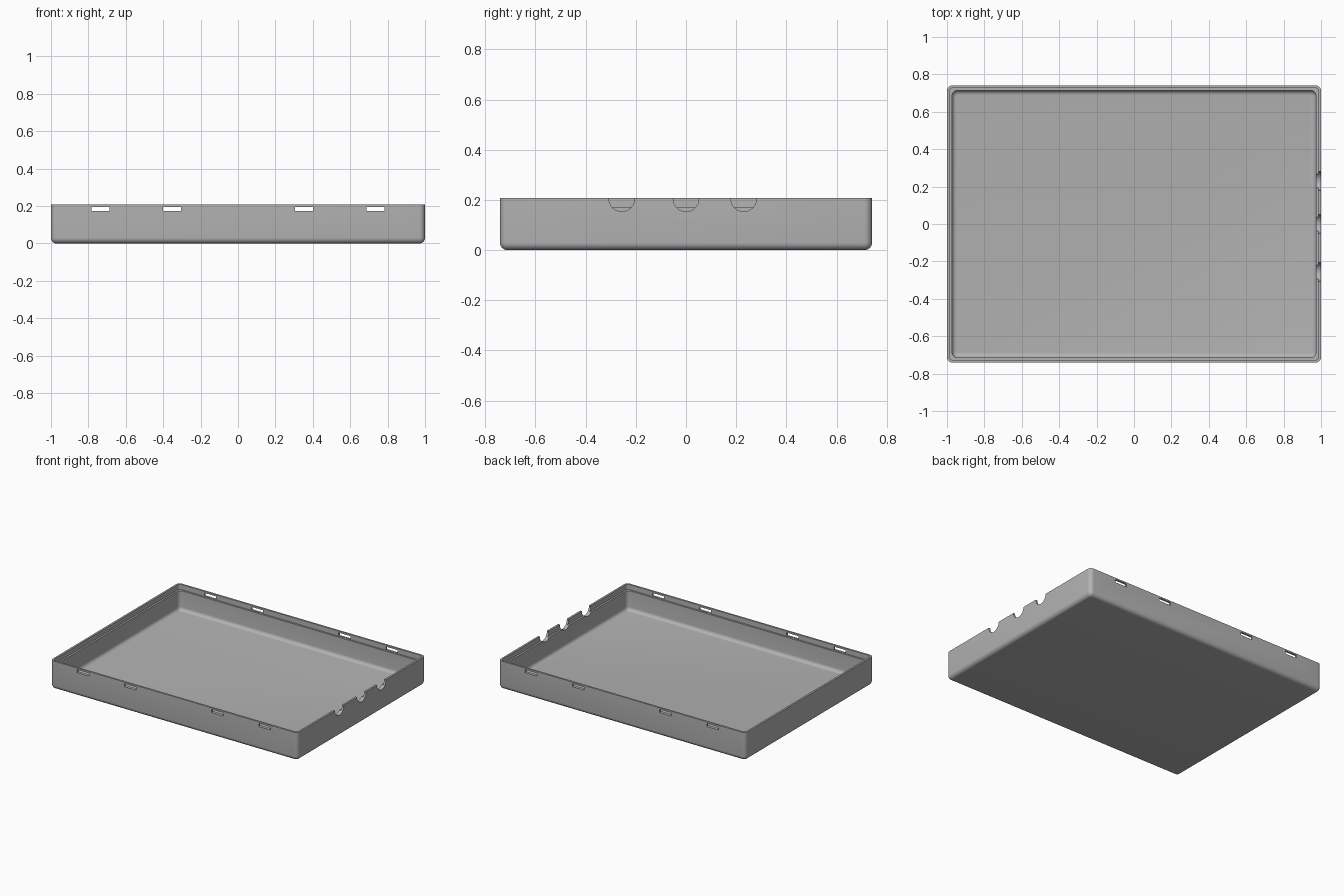
import bpy, bmesh, math
from mathutils import Matrix

if "Cube" in bpy.data.objects:
    bpy.data.objects.remove(bpy.data.objects["Cube"])

HX, HY, H = 1.0, 0.7415, 0.207      # outer half sizes and height
WALL, LIP, LEDGE, FLOOR = 0.027, 0.014, 0.17, 0.028
R, RI = 0.03, 0.025                 # outer and inner fillet radii
SEG = 6

grey = bpy.data.materials.new("grey plastic")
grey.diffuse_color = (0.45, 0.45, 0.45, 1)
grey.use_nodes = True
grey.node_tree.nodes["Principled BSDF"].inputs["Base Color"].default_value = grey.diffuse_color


def ring(bm, inset, z, radius):
    """Rounded rectangle of vertices at height z."""
    radius = max(radius, 0.002)
    cx, cy = HX - inset - radius, HY - inset - radius
    verts = []
    for i, (sx, sy) in enumerate([(1, 1), (-1, 1), (-1, -1), (1, -1)]):
        for k in range(SEG + 1):
            a = math.radians(90 * (i + k / SEG))
            verts.append(bm.verts.new((sx * cx + radius * math.cos(a),
                                       sy * cy + radius * math.sin(a), z)))
    return verts


# Section from the underside, over the rim, down to the inner floor
angles = [math.radians(90 * k / SEG) for k in range(SEG + 1)]
section = [(R * (1 - math.sin(a)), R * (1 - math.cos(a)), R * math.sin(a)) for a in angles]
section += [(0, H, R), (LIP, H, R - LIP), (LIP, LEDGE, R - LIP), (WALL, LEDGE, R)]
section += [(WALL + RI * (1 - math.cos(a)), FLOOR + RI * (1 - math.sin(a)),
             R - RI * (1 - math.cos(a))) for a in angles]

bm = bmesh.new()
rings = [ring(bm, *s) for s in section]
n = len(rings[0])
for a, b in zip(rings, rings[1:]):
    for i in range(n):
        j = (i + 1) % n
        bm.faces.new((a[i], a[j], b[j], b[i]))
bm.faces.new(rings[0][::-1])
bm.faces.new(rings[-1])
bmesh.ops.recalc_face_normals(bm, faces=bm.faces)
mesh = bpy.data.meshes.new("tray")
bm.to_mesh(mesh)
bm.free()
mesh.materials.append(grey)
tray = bpy.data.objects.new("tray", mesh)
bpy.context.collection.objects.link(tray)

# Cutters: clip slots through the long walls, cable notches in the right wall
bm = bmesh.new()
for x in (-0.735, -0.353, 0.353, 0.735):
    for side in (-1, 1):
        bmesh.ops.create_cube(bm, size=1, matrix=Matrix.Translation((x, side * HY, 0.184))
                              @ Matrix.Diagonal((0.095, 0.08, 0.023, 1)))
for y in (-0.256, 0, 0.23):
    bmesh.ops.create_cone(bm, cap_ends=True, segments=32, radius1=0.051, radius2=0.051,
                          depth=0.12, matrix=Matrix.Translation((HX, y, 0.2045))
                          @ Matrix.Rotation(math.pi / 2, 4, 'Y'))
cut_mesh = bpy.data.meshes.new("cutter")
bm.to_mesh(cut_mesh)
bm.free()
cut_mesh.materials.append(grey)
cutter = bpy.data.objects.new("cutter", cut_mesh)
cutter.hide_render = True
bpy.context.collection.objects.link(cutter)

mod = tray.modifiers.new("openings", 'BOOLEAN')
mod.operation, mod.solver, mod.object = 'DIFFERENCE', 'EXACT', cutter
bpy.context.view_layer.objects.active = tray
tray.select_set(True)
bpy.ops.object.modifier_apply(modifier=mod.name)
bpy.data.objects.remove(cutter)
bpy.ops.object.shade_smooth_by_angle(angle=math.radians(30))
